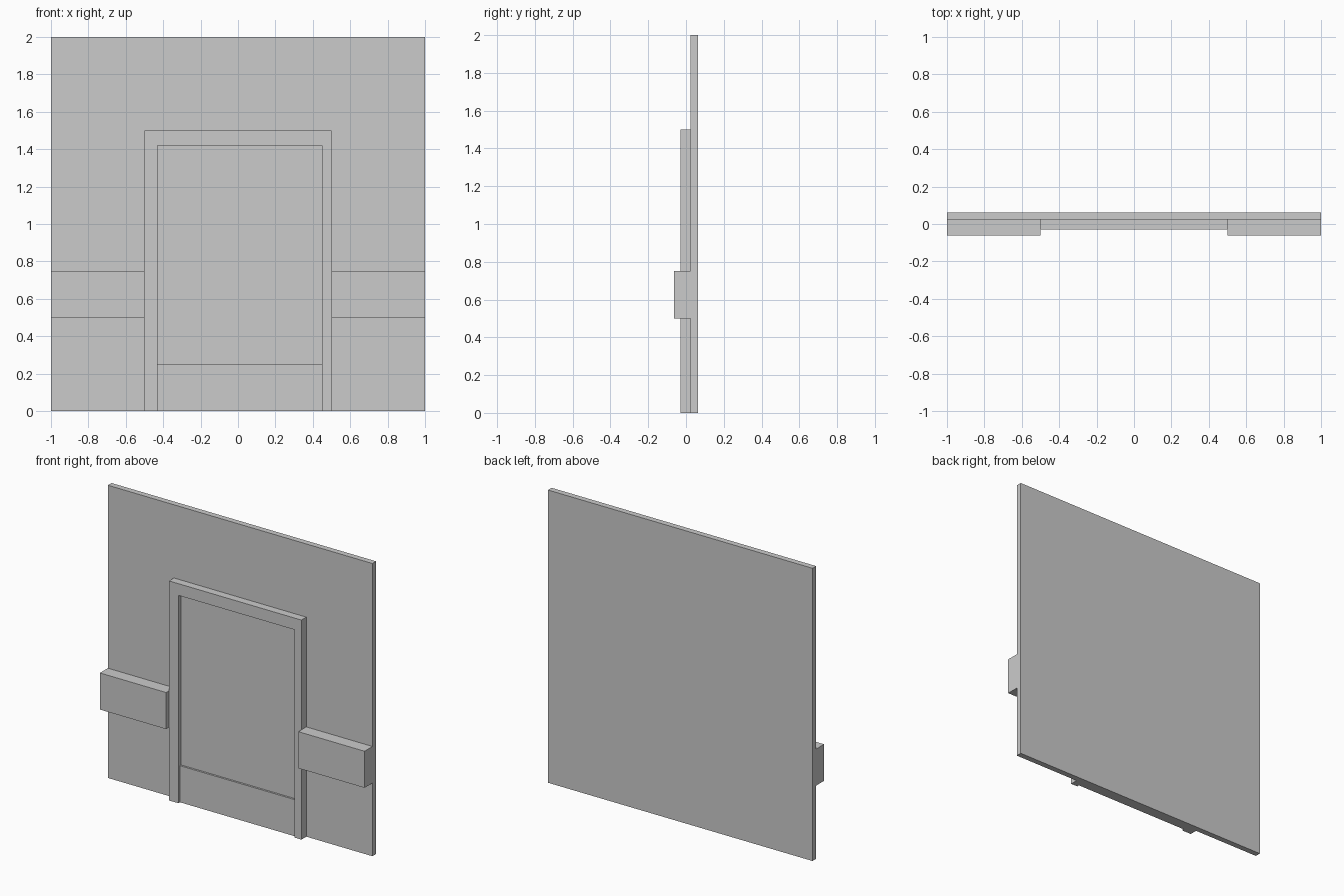
import bpy
import bmesh

if "Cube" in bpy.data.objects:
    bpy.data.objects.remove(bpy.data.objects["Cube"])

WALL_FRONT, WALL_BACK = 0.023, 0.0625


def extrude_profile(name, points, y_front, y_back):
    """Closed x/z outline extruded from y_front to y_back."""
    bm = bmesh.new()
    face = bm.faces.new([bm.verts.new((x, y_front, z)) for x, z in points])
    new = bmesh.ops.extrude_face_region(bm, geom=[face])["geom"]
    verts = [g for g in new if isinstance(g, bmesh.types.BMVert)]
    bmesh.ops.translate(bm, verts=verts, vec=(0, y_back - y_front, 0))
    bmesh.ops.recalc_face_normals(bm, faces=bm.faces)
    mesh = bpy.data.meshes.new(name)
    bm.to_mesh(mesh)
    bm.free()
    obj = bpy.data.objects.new(name, mesh)
    bpy.context.collection.objects.link(obj)
    return obj


def slab(name, x0, x1, z0, z1, y_front, y_back):
    return extrude_profile(name, [(x0, z0), (x1, z0), (x1, z1), (x0, z1)],
                           y_front, y_back)


# Wall panel
slab("wall", -1, 1, 0, 2, WALL_FRONT, WALL_BACK)

# Door surround: one arch-shaped outline, open at the floor
L, R, T = -0.43, 0.45, 1.42
extrude_profile("door_frame",
                [(-0.5, 0), (L, 0), (L, T), (R, T), (R, 0),
                 (0.5, 0), (0.5, 1.5), (-0.5, 1.5)],
                -0.03, WALL_FRONT)

# Door leaf with a slightly raised kick plate
slab("door_panel", L, R, 0.25, T, 0.0, WALL_FRONT)
slab("kick_plate", L, R, 0, 0.25, -0.013, WALL_FRONT)

# Wall rails on both sides of the door
for side, x0, x1 in (("left", -1, -0.5), ("right", 0.5, 1)):
    slab(f"wall_rail_{side}", x0, x1, 0.5, 0.75, -0.0625, WALL_FRONT)
